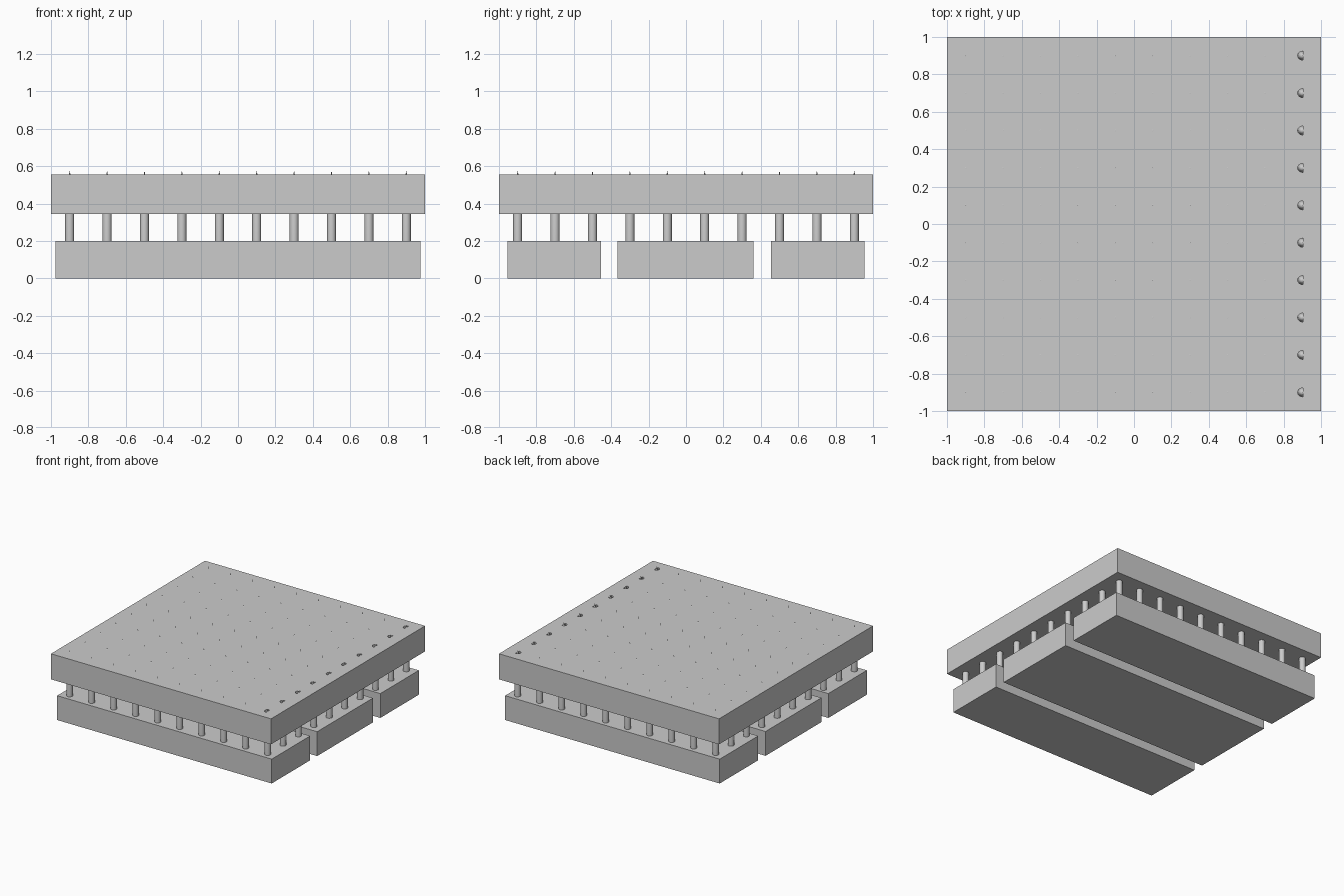
import bpy, bmesh, math
from mathutils import Matrix, Vector

if "Cube" in bpy.data.objects:
    bpy.data.objects.remove(bpy.data.objects["Cube"])


def make_object(name, bm):
    bmesh.ops.recalc_face_normals(bm, faces=bm.faces)
    mesh = bpy.data.meshes.new(name)
    bm.to_mesh(mesh)
    bm.free()
    obj = bpy.data.objects.new(name, mesh)
    bpy.context.collection.objects.link(obj)
    return obj


def box(name, x0, x1, y0, y1, z0, z1):
    bm = bmesh.new()
    centre = Vector(((x0 + x1) / 2, (y0 + y1) / 2, (z0 + z1) / 2))
    size = (x1 - x0, y1 - y0, z1 - z0, 1)
    bmesh.ops.create_cube(bm, size=1, matrix=Matrix.Translation(centre) @ Matrix.Diagonal(size))
    return make_object(name, bm)


# Three base boards with gaps between them
for name, y0, y1 in (("front_base_board", -0.955, -0.455),
                     ("middle_base_board", -0.365, 0.36),
                     ("back_base_board", 0.455, 0.955)):
    box(name, -0.975, 0.975, y0, y1, 0, 0.2)

# Top slab
slab = box("top_slab", -1, 1, -1, 1, 0.345, 0.555)

GRID = [-0.9 + 0.2 * i for i in range(10)]
R, SHOULDER, TIP, SIDES = 0.024, 0.46, 0.575, 16

# Half-round openings around the right-hand row of spikes
bm = bmesh.new()
for y in GRID:
    outline = [bm.verts.new((0.903 + 0.028 * math.cos(a), y + 0.024 * math.sin(a), SHOULDER))
               for a in (math.pi / 2 + math.pi * k / 8 for k in range(9))]
    face = bm.faces.new(outline)
    ext = bmesh.ops.extrude_face_region(bm, geom=[face], use_keep_orig=True)
    bmesh.ops.translate(bm, vec=(0, 0, 0.2),
                        verts=[v for v in ext["geom"] if isinstance(v, bmesh.types.BMVert)])
cutter = make_object("opening_cutter", bm)
cutter.hide_render = True
cutter.hide_set(True)
mod = slab.modifiers.new("openings", "BOOLEAN")
mod.operation = "DIFFERENCE"
mod.solver = "EXACT"
mod.object = cutter

# Ten by ten pointed posts joining base and slab
bm = bmesh.new()
for x in GRID:
    for y in GRID:
        rings = []
        for z in (0.19, SHOULDER):
            rings.append([bm.verts.new((x + R * math.cos(2 * math.pi * k / SIDES),
                                        y + R * math.sin(2 * math.pi * k / SIDES), z))
                          for k in range(SIDES)])
        tip = bm.verts.new((x, y, TIP))
        bm.faces.new(rings[0])
        for k in range(SIDES):
            n = (k + 1) % SIDES
            bm.faces.new((rings[0][k], rings[0][n], rings[1][n], rings[1][k]))
            bm.faces.new((rings[1][k], rings[1][n], tip))
posts = make_object("pointed_posts", bm)
bpy.ops.object.select_all(action="DESELECT")
posts.select_set(True)
bpy.context.view_layer.objects.active = posts
bpy.ops.object.shade_smooth_by_angle(angle=math.radians(30))
